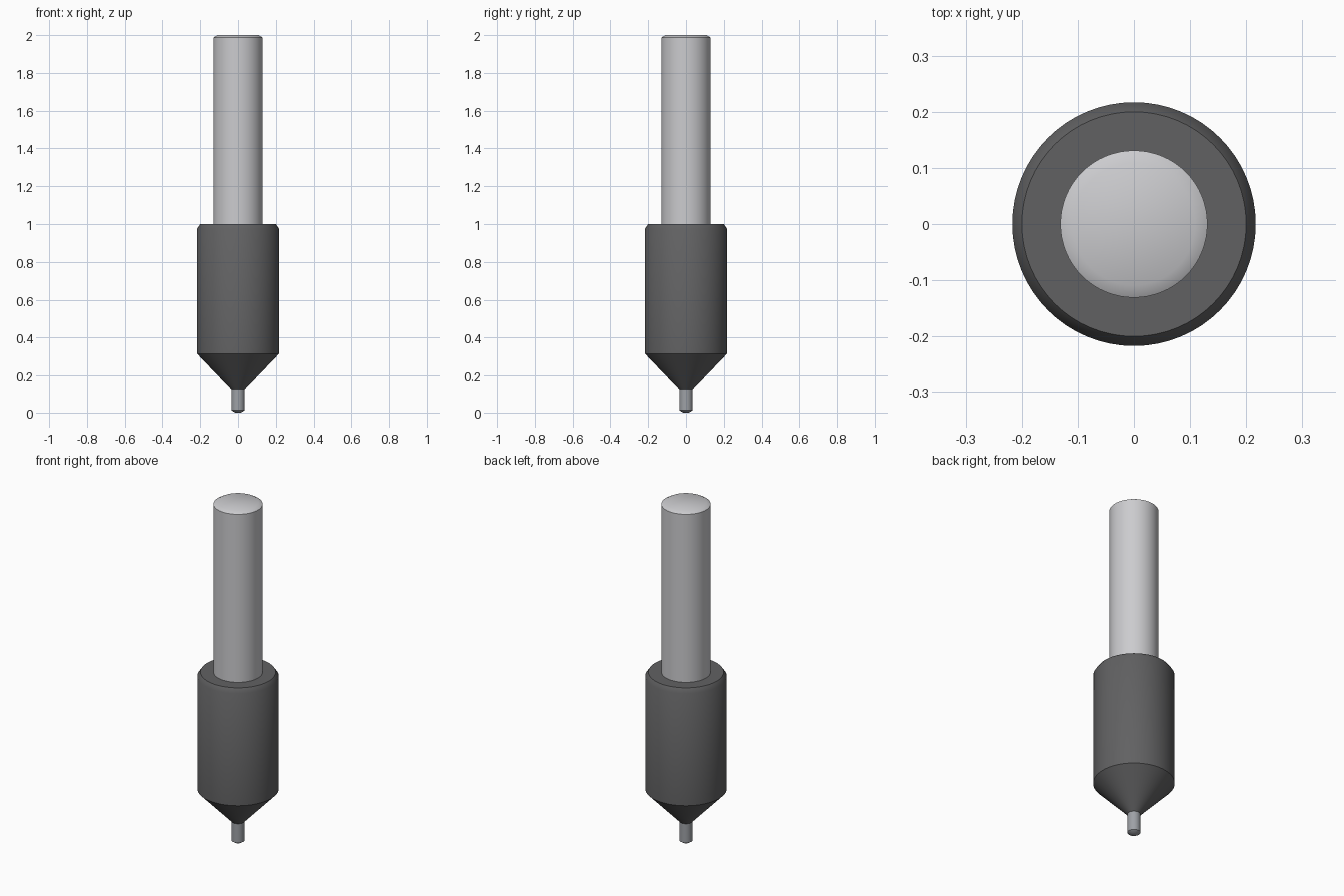
import bpy
import bmesh
import math

cube = bpy.data.objects.get("Cube")
if cube:
    bpy.data.objects.remove(cube, do_unlink=True)

SEGMENTS = 64


def make_material(name, rgb):
    mat = bpy.data.materials.new(name)
    mat.use_nodes = True
    mat.diffuse_color = (*rgb, 1)
    mat.node_tree.nodes["Principled BSDF"].inputs["Base Color"].default_value = (*rgb, 1)
    return mat


def lathe(name, profile, mat):
    """Turn (radius, height) points, bottom to top, into a closed solid."""
    bm = bmesh.new()
    rings = []
    for r, z in profile:
        rings.append([bm.verts.new((r * math.cos(a), r * math.sin(a), z))
                      for a in (2 * math.pi * i / SEGMENTS for i in range(SEGMENTS))])
    for low, high in zip(rings, rings[1:]):
        for i in range(SEGMENTS):
            j = (i + 1) % SEGMENTS
            bm.faces.new((low[i], low[j], high[j], high[i]))
    bm.faces.new(rings[0][::-1])
    bm.faces.new(rings[-1])
    mesh = bpy.data.meshes.new(name)
    bm.to_mesh(mesh)
    bm.free()
    mesh.materials.append(mat)
    obj = bpy.data.objects.new(name, mesh)
    bpy.context.collection.objects.link(obj)
    bpy.ops.object.select_all(action='DESELECT')
    obj.select_set(True)
    bpy.context.view_layer.objects.active = obj
    bpy.ops.object.shade_smooth_by_angle(angle=math.radians(40))
    return obj


light_steel = make_material("light steel", (0.60, 0.60, 0.62))
dark_grey = make_material("dark grey", (0.12, 0.12, 0.123))
mid_steel = make_material("mid steel", (0.34, 0.355, 0.38))

# Narrow tip with a shallow chamfer underneath
lathe("tip", [(0.016, 0), (0.035, 0.012), (0.035, 0.14)], mid_steel)

# Body: tapered nose, straight barrel, chamfered shoulder
lathe("body", [(0.033, 0.122), (0.217, 0.315), (0.217, 0.975), (0.2, 1.0)], dark_grey)

# Shank with a shallow chamfered end
lathe("shank", [(0.131, 0.98), (0.131, 1.987), (0.109, 2.0)], light_steel)
